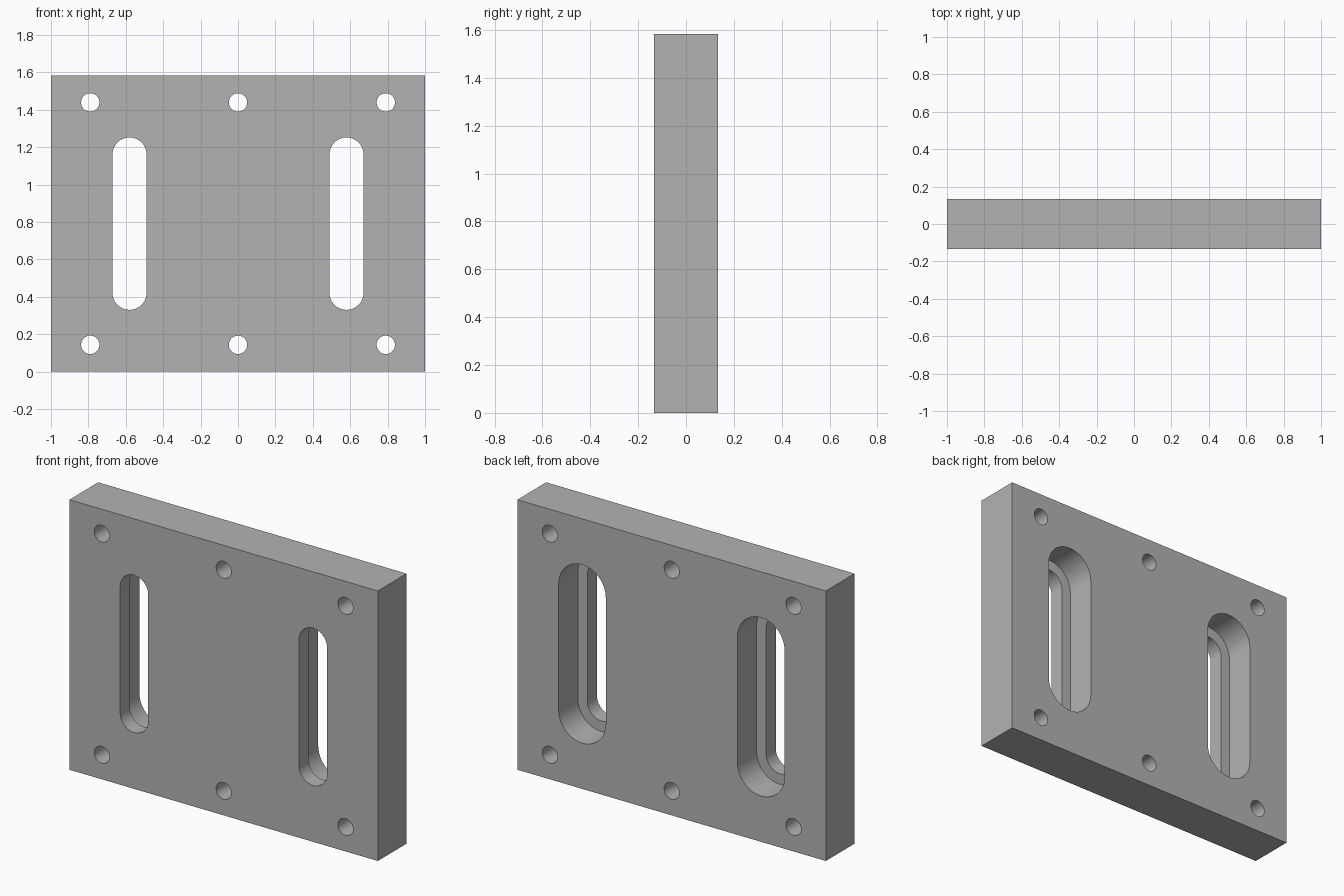
import bpy, bmesh, math

if "Cube" in bpy.data.objects:
    bpy.data.objects.remove(bpy.data.objects["Cube"], do_unlink=True)

WIDTH, DEPTH, HEIGHT = 2.0, 0.266, 1.583
FRONT, BACK = -DEPTH / 2, DEPTH / 2
LEDGE = FRONT + DEPTH / 3      # floor of the wide rear slot recess
OVER = 0.05                    # cutter overshoot past the plate faces
MID = HEIGHT / 2

grey = bpy.data.materials.new("plain_grey")
grey.use_nodes = True
grey.diffuse_color = (0.45, 0.45, 0.45, 1)
grey.node_tree.nodes["Principled BSDF"].inputs["Base Color"].default_value = (0.45, 0.45, 0.45, 1)


def make_object(name, bm):
    mesh = bpy.data.meshes.new(name)
    bmesh.ops.recalc_face_normals(bm, faces=bm.faces)
    bm.to_mesh(mesh)
    bm.free()
    mesh.materials.append(grey)
    obj = bpy.data.objects.new(name, mesh)
    bpy.context.collection.objects.link(obj)
    return obj


def slot_cutter(name, x, z, radius, half_straight, y0, y1, steps=24):
    """Rounded-end prism along y; a plain cylinder when half_straight is 0."""
    bm = bmesh.new()
    ring = []
    for centre, start in ((half_straight, 0), (-half_straight, math.pi)):
        count = steps + 1 if half_straight else steps
        for i in range(count):
            a = start + math.pi * i / steps
            ring.append(bm.verts.new((x + radius * math.cos(a), y0,
                                      z + centre + radius * math.sin(a))))
    face = bm.faces.new(ring)
    extruded = bmesh.ops.extrude_face_region(bm, geom=[face])
    verts = [v for v in extruded["geom"] if isinstance(v, bmesh.types.BMVert)]
    bmesh.ops.translate(bm, verts=verts, vec=(0, y1 - y0, 0))
    obj = make_object(name, bm)
    obj.hide_render = True
    return obj


# Solid plate
bm = bmesh.new()
bmesh.ops.create_cube(bm, size=1)
bmesh.ops.scale(bm, verts=bm.verts, vec=(WIDTH, DEPTH, HEIGHT))
bmesh.ops.translate(bm, verts=bm.verts, vec=(0, 0, MID))
plate = make_object("mounting_plate", bm)

cutters = []
# Stepped slots: narrow through the plate, wide from the rear
for side, x in (("left", 0.58), ("right", -0.58)):
    cutters.append(slot_cutter(side + "_slot_cutter", x, MID, 0.091, 0.37,
                               FRONT - OVER, BACK + OVER))
    cutters.append(slot_cutter(side + "_recess_cutter", x, MID, 0.153, 0.37,
                               LEDGE, BACK + OVER))

# Two rows of three bolt holes
for x in (-0.79, 0, 0.79):
    for dz in (-0.648, 0.648):
        cutters.append(slot_cutter("bolt_hole_cutter", x, MID + dz, 0.049, 0,
                                   FRONT - OVER, BACK + OVER))

# Cut the openings, then discard the cutters
bpy.ops.object.select_all(action="DESELECT")
plate.select_set(True)
bpy.context.view_layer.objects.active = plate
for cutter in cutters:
    cut = plate.modifiers.new(cutter.name, "BOOLEAN")
    cut.operation = "DIFFERENCE"
    cut.solver = "EXACT"
    cut.object = cutter
    bpy.ops.object.modifier_apply(modifier=cut.name)
    bpy.data.objects.remove(cutter, do_unlink=True)

bpy.ops.object.shade_smooth_by_angle(angle=math.radians(30))
